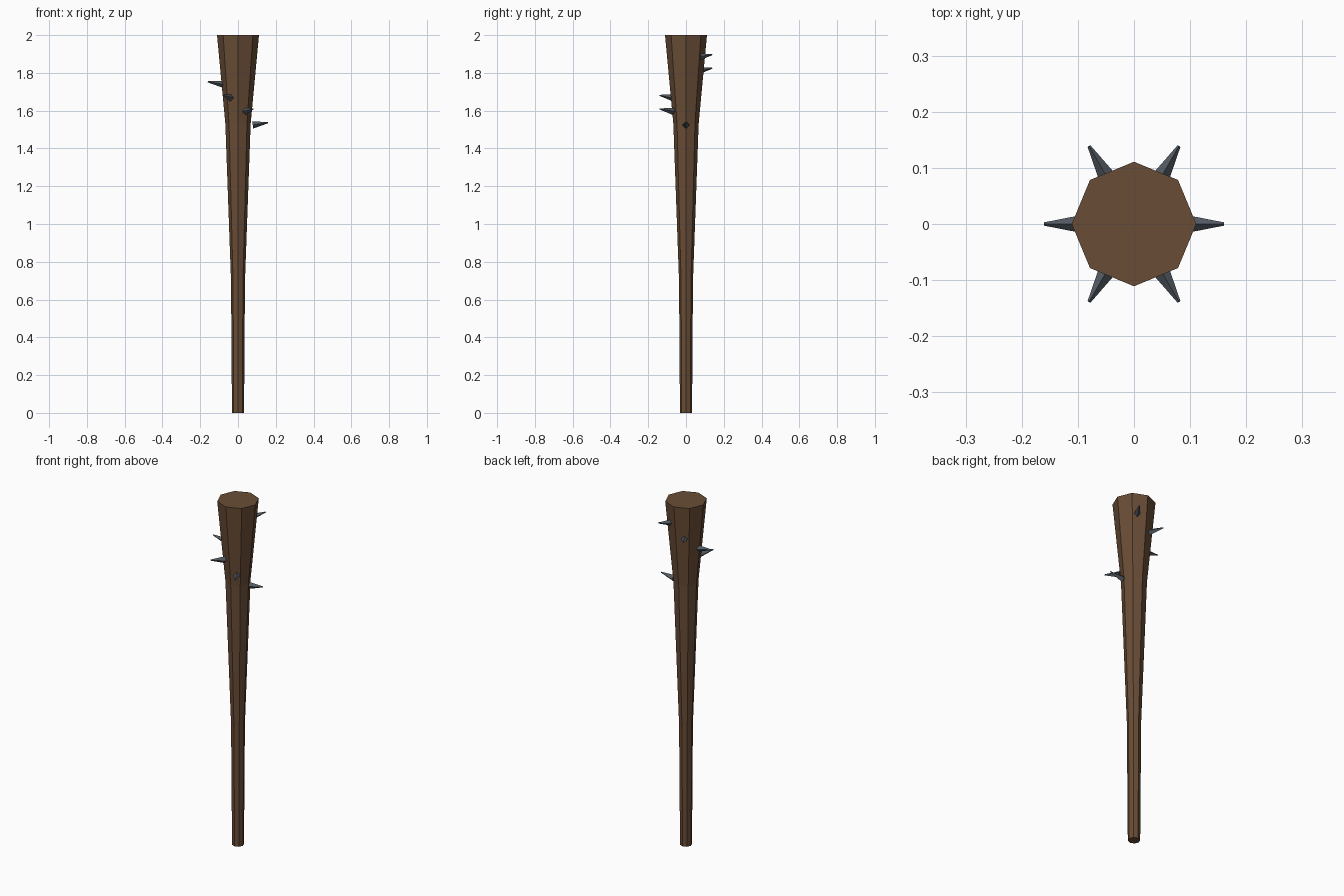
import bpy
import bmesh
from math import cos, sin, tau, radians
from mathutils import Vector

if "Cube" in bpy.data.objects:
    bpy.data.objects.remove(bpy.data.objects["Cube"], do_unlink=True)


def make_material(name, colour):
    mat = bpy.data.materials.new(name)
    mat.use_nodes = True
    mat.diffuse_color = colour
    mat.node_tree.nodes["Principled BSDF"].inputs["Base Color"].default_value = colour
    return mat


def lathe(name, profile, sides, mat):
    """Capped, flat-faced solid from (radius, height) pairs around local z."""
    bm = bmesh.new()
    rings = [[bm.verts.new((r * cos(tau * i / sides), r * sin(tau * i / sides), z))
              for i in range(sides)] for r, z in profile]
    for low, high in zip(rings, rings[1:]):
        for i in range(sides):
            j = (i + 1) % sides
            bm.faces.new((low[i], low[j], high[j], high[i]))
    bm.faces.new(rings[0][::-1])
    bm.faces.new(rings[-1])
    mesh = bpy.data.meshes.new(name)
    bm.to_mesh(mesh)
    bm.free()
    mesh.materials.append(mat)
    obj = bpy.data.objects.new(name, mesh)
    bpy.context.collection.objects.link(obj)
    return obj


wood = make_material("brown wood", (0.141, 0.073, 0.037, 1))
iron = make_material("dark iron", (0.088, 0.105, 0.125, 1))

# Tapered eight-sided club, thin grip at the bottom
lathe("club_shaft", [(0.032, 0), (0.037, 0.7), (0.067, 1.53), (0.111, 2)], 8, wood)

# Six spikes climbing around the head in a spiral, each tilted slightly up
tilt = radians(9)
for k in range(6):
    angle = -k * tau / 6
    spike = lathe(f"spike_{k + 1}", [(0.019, 0), (0.003, 0.083)], 4, iron)
    out = Vector((cos(angle), sin(angle), 0))
    axis = out * cos(tilt) + Vector((0, 0, sin(tilt)))
    spike.location = out * 0.078 + Vector((0, 0, 1.524 + 0.072 * k))
    # Local y stays horizontal so a ridge runs along the top
    spike.rotation_euler = (0, radians(90) - tilt, angle)
